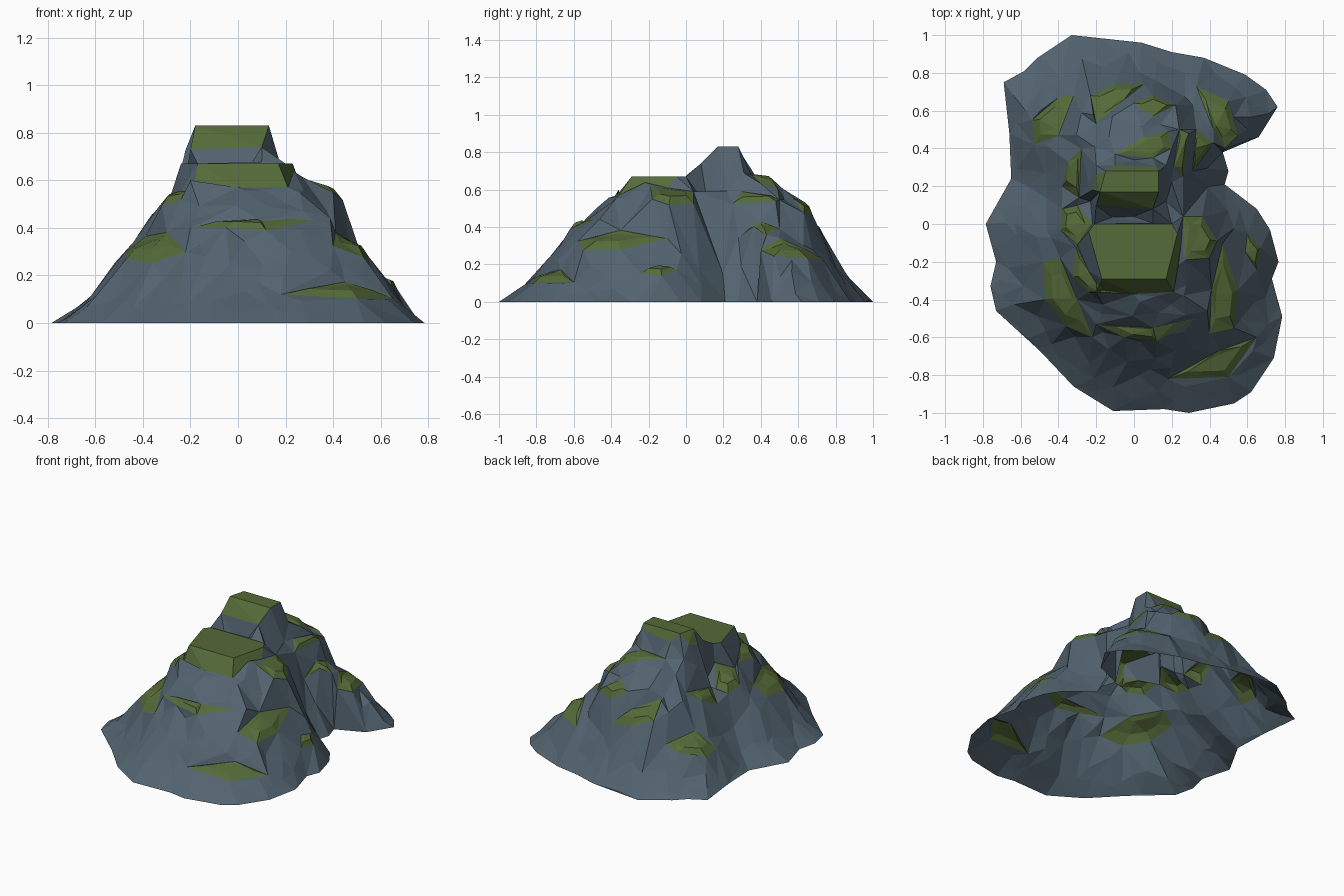
import bpy, random
from math import exp
from mathutils import Vector, noise
from mathutils.geometry import delaunay_2d_cdt

if "Cube" in bpy.data.objects:
    bpy.data.objects.remove(bpy.data.objects["Cube"])

random.seed(4)

# Footprints of the two hills; together they give the base outline
FRONT = [(-.65, .24), (-.785, 0), (-.73, -.2), (-.76, -.33), (-.73, -.46), (-.5, -.67), (-.32, -.86),
         (-.11, -.99), (.16, -.98), (.29, -1), (.53, -.95), (.62, -.89), (.74, -.71), (.785, -.49),
         (.73, -.29), (.765, -.2), (.72, -.03), (.65, .08), (.48, .21)]
BACK = [(.5, .28), (.47, .38), (.66, .46), (.76, .62), (.7, .71), (.59, .79), (.37, .88), (.2, .91),
        (.04, .96), (-.33, 1), (-.51, .88), (-.58, .81), (-.69, .75), (-.66, .48)]
OUTLINE = FRONT + BACK
FRONT_HILL = FRONT + [(.2, .3), (-.3, .3)]
BACK_HILL = BACK + [(-.65, .24), (-.3, -.1), (.3, -.1), (.48, .21)]
PLATEAU = [(-.21, 0), (-.24, -.04), (-.17, -.29), (.17, -.29), (.23, -.05), (.2, 0)]
PEAK = [(-.18, .17), (.13, .17), (.13, .28), (-.15, .28)]


def gauge(poly, c, p):
    """Scale at which the polygon, grown about c, passes through p."""
    px, py = p[0] - c[0], p[1] - c[1]
    for i, a in enumerate(poly):
        b = poly[i - 1]
        ax, ay, bx, by = a[0] - c[0], a[1] - c[1], b[0] - c[0], b[1] - c[1]
        d = ax * by - ay * bx
        if abs(d) < 1e-9:
            continue
        u, v = (px * by - py * bx) / d, (ax * py - ay * px) / d
        if u >= -1e-6 and v >= -1e-6:
            return u + v
    return 9


def inside(poly, p):
    r = False
    for i, a in enumerate(poly):
        b = poly[i - 1]
        if (a[1] > p[1]) != (b[1] > p[1]) and p[0] < (b[0] - a[0]) * (p[1] - a[1]) / (b[1] - a[1]) + a[0]:
            r = not r
    return r


def profile(pts, t):
    for (t0, z0), (t1, z1) in zip(pts, pts[1:]):
        if t <= t1:
            return z0 + (z1 - z0) * (t - t0) / (t1 - t0)
    return 0


def slope(core, outer, c, p):
    """0 at the summit edge, 1 at the footprint."""
    gc, go = gauge(core, c, p), gauge(outer, c, p)
    if gc <= 1:
        return 0
    return 1 if go >= 1 else (gc - 1) / (gc / go - 1)


FRONT_P = [(0, .67), (.08, .61), (.25, .51), (.43, .395), (.55, .30), (.72, .15), (1, 0)]
SIDE_P = [(0, .83), (.06, .77), (.13, .68), (.16, .61), (.36, .44), (.6, .24), (1, 0)]
REAR_P = [(0, .83), (.08, .67), (.28, .64), (.35, .59), (.51, .46), (.65, .28), (.75, .165), (1, 0)]


def hill(p):
    zf = profile(FRONT_P, slope(PLATEAU, FRONT_HILL, (0, -.15), p))
    c = (-.02, .23)
    t = slope(PEAK, BACK_HILL, c, p)
    d = Vector((p[0] - c[0], p[1] - c[1]))
    w = max(0, d.y / (d.length + 1e-6)) ** 1.5
    zb = profile(SIDE_P, t) * (1 - w) + profile(REAR_P, t) * w
    side = max(0, abs(p[0]) - .25) * (.3 if p[0] > 0 else -.6)
    return max(zf, zb) * (1 + side)


anchors = []


def height(p):
    """Hill surface, pulled towards the ledges nearby."""
    h = hill(p)
    total, weight = 0, .3
    for c, dz in anchors:
        w = exp(-((p[0] - c.x) ** 2 + (p[1] - c.y) ** 2) / .025)
        total += w * dz
        weight += w
    return h + total / weight * min(1, h / .15) * (h < .66)


points, heights, edges, patches = [], [], [], []


def add_loop(loop, zs):
    n = len(points)
    points.extend(Vector(p[:2]) for p in loop)
    heights.extend(zs)
    edges.extend((n + i, n + (i + 1) % len(loop)) for i in range(len(loop)))


def middle(loop):
    return sum((Vector(p[:2]) for p in loop), Vector((0, 0))) / len(loop)


def cap(z, *loop):
    """Moss cap; points with a third value fix their own height."""
    add_loop(loop, [p[2] if len(p) > 2 else z for p in loop])
    patches.append(loop)


def ledge(z, *loop):
    """Mossy shelf: sloped rim around a flatter raised top."""
    h = [hill(p) for p in loop]
    m = sum(h) / len(h)
    add_loop(loop, [z + .55 * (k - m) for k in h])
    patches.append(loop)
    c = middle(loop)
    anchors.append((c, z - m - .01))
    for p, k in zip(loop, h):
        q = c.lerp(Vector(p), .6)
        if inside(loop, c) and inside(loop, q):
            points.append(q)
            heights.append(z + .02 + .2 * (k - m))


add_loop(OUTLINE, [0] * len(OUTLINE))

# Moss caps on the plateau and the peak
cap(.67, *PLATEAU)
cap(.6, (-.17, -.29, .67), (-.2, -.36, .6), (0, -.37, .57), (.21, -.36, .57), (.25, -.1, .61),
    (.23, -.05, .67), (.17, -.29, .67))
cap(.83, *PEAK)
cap(.74, (-.18, .17, .83), (-.2, .1, .73), (.1, .08, .74), (.13, .17, .83))
cap(.77, (.13, .28, .83), (.12, .3, .79), (-.1, .31, .77), (-.15, .28, .83))
cap(.75, (-.15, .28, .83), (-.2, .26, .76), (-.22, .18, .73), (-.18, .17, .83))
CAPS = len(patches)
# Front hill ledges
ledge(.41, (-.2, -.53), (-.05, -.6), (.12, -.62), (.32, -.5), (.1, -.55))
ledge(.125, (.18, -.82), (.5, -.81), (.65, -.6), (.45, -.67))
ledge(.32, (.47, -.1), (.55, -.35), (.53, -.55), (.4, -.58), (.41, -.35))
ledge(.165, (.6, -.05), (.67, -.13), (.65, -.24), (.59, -.15))
ledge(.56, (.26, .04), (.36, .04), (.44, -.09), (.4, -.18), (.27, -.19))
ledge(.31, (-.48, -.2), (-.39, -.18), (-.3, -.4), (-.22, -.6), (-.36, -.54), (-.47, -.4))
ledge(.525, (-.31, -.12), (-.24, -.25), (-.16, -.35), (-.24, -.36), (-.32, -.28))
ledge(.45, (-.38, .08), (-.3, .1), (-.22, 0), (-.3, -.11), (-.39, -.03))
# Back hill ledges
ledge(.44, (-.38, .2), (-.29, .14), (-.28, .4), (-.35, .33))
ledge(.23, (-.54, .55), (-.4, .67), (-.32, .68), (-.4, .47), (-.53, .42))
ledge(.40, (-.23, .68), (-.1, .74), (.05, .74), (-.05, .66), (-.2, .53))
ledge(.505, (0, .64), (.1, .68), (.22, .63), (.1, .57))
ledge(.65, (-.1, .37), (.05, .46), (.18, .49), (.2, .4), (.1, .35))
ledge(.55, (.21, .3), (.24, .5), (.29, .48), (.26, .25))
ledge(.38, (.31, .28), (.42, .43), (.33, .5), (.32, .4))
ledge(.265, (.33, .73), (.5, .65), (.55, .47), (.48, .4), (.42, .5))


def add_rock(p, amp):
    if inside(OUTLINE, p) and not any(inside(l, p) for l in patches):
        points.append(Vector(p))
        z = height(p)
        bump = amp * noise.noise(Vector((p[0] * 6, p[1] * 6, 3))) * min(1, z * 5)
        heights.append(max(.01, z + bump))


# Shoulders of the peak
for p in [(-.23, .12), (-.24, .22), (-.2, .31), (0, .34), (.17, .31), (.2, .22), (.17, .12), (0, .04)]:
    add_rock(p, 0)

# Scattered rock facets
step = .1
for i in range(-8, 9):
    for j in range(-11, 12):
        p = (i * step + random.uniform(-.04, .04), j * step + random.uniform(-.04, .04))
        if all((Vector(p) - q).length > .045 for q in points):
            add_rock(p, .05)

vs, _, fs, origin, _, _ = delaunay_2d_cdt(points, edges, [], 0, 1e-4)
verts = [(v.x, v.y, max((heights[k] for k in o), default=height(v))) for v, o in zip(vs, origin)]

# Split the triangles into bare rock and moss
groups = {"rock_hill": [], "moss_ledges": []}
for f in fs:
    c = sum((vs[k] for k in f), Vector((0, 0))) / len(f)
    if inside(OUTLINE, c):
        groups["moss_ledges" if any(inside(l, c) for l in patches) else "rock_hill"].append(list(f))

colors = {"rock_hill": (.085, .125, .16, 1), "moss_ledges": (.09, .145, .04, 1)}
for name, faces in groups.items():
    used = sorted({k for f in faces for k in f})
    remap = {k: i for i, k in enumerate(used)}
    mesh = bpy.data.meshes.new(name)
    mesh.from_pydata([verts[k] for k in used], [], [[remap[k] for k in f] for f in faces])
    mat = bpy.data.materials.new(name)
    mat.diffuse_color = colors[name]
    mat.use_nodes = True
    mat.node_tree.nodes["Principled BSDF"].inputs["Base Color"].default_value = mat.diffuse_color
    mesh.materials.append(mat)
    bpy.context.collection.objects.link(bpy.data.objects.new(name, mesh))
